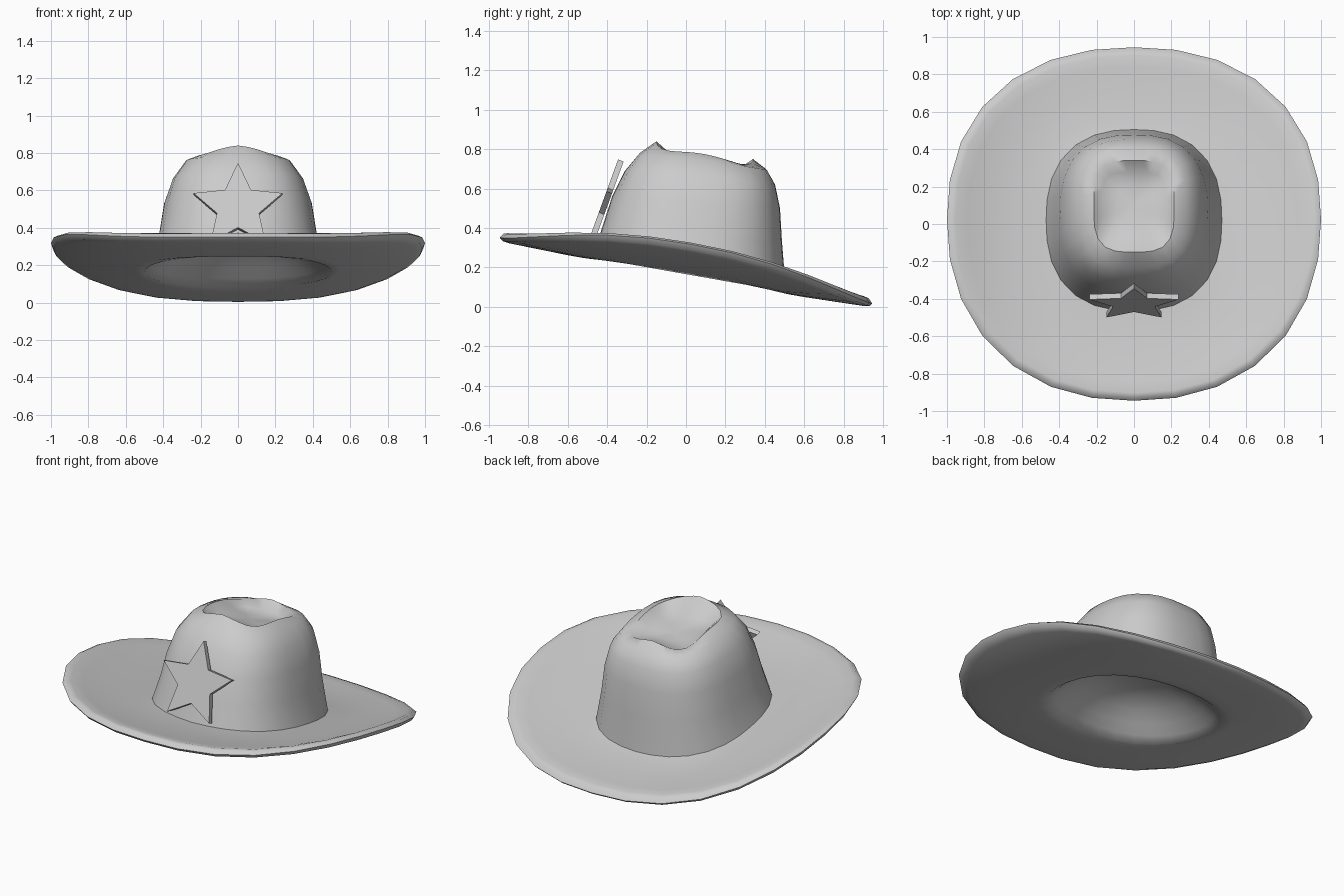
import bpy, bmesh, math
from mathutils import Matrix

if "Cube" in bpy.data.objects:
    bpy.data.objects.remove(bpy.data.objects["Cube"])

SEG = 28


def finish(bm, name, angle):
    bmesh.ops.recalc_face_normals(bm, faces=bm.faces)
    mesh = bpy.data.meshes.new(name)
    bm.to_mesh(mesh)
    bm.free()
    ob = bpy.data.objects.new(name, mesh)
    bpy.context.collection.objects.link(ob)
    bpy.ops.object.select_all(action='DESELECT')
    ob.select_set(True)
    bpy.context.view_layer.objects.active = ob
    bpy.ops.object.shade_smooth_by_angle(angle=math.radians(angle))
    return ob


def outline(n):
    """Unit rounded-square outline at even angles."""
    pts = []
    for i in range(SEG):
        a = 2 * math.pi * i / SEG
        c, s = math.cos(a), math.sin(a)
        r = (abs(c) ** n + abs(s) ** n) ** (-1 / n)
        pts.append((c * r, s * r))
    return pts


def crown_ring(hx, yf, yb, zf, zb, lift=0.0, sag=0.0, n=2.6):
    """Tilted ring; lift moves its sides, sag lowers its corners."""
    return [(u * hx, yf + (v + 1) / 2 * (yb - yf),
             zf + (v + 1) / 2 * (zb - zf) + lift * abs(u) - sag * u * u * v * v)
            for u, v in outline(n)]


def brim_ring(s, rise, curl=0.13):
    """Ring on the tilted brim plane, curled up toward both sides."""
    ring = []
    for u, v in outline(2.25):
        x, y = u * s, v * 0.945 * s + 0.025 * s * (1 - v * v)
        ring.append((x, y, 0.172 - 0.177 * y + rise + curl * abs(x) ** 3))
    return ring


# Crown profile from the dent in the top down to the brim
crown = [
    (0.09, 0.02, 0.20, 0.735, 0.70, 0, 0, 3),
    (0.165, -0.06, 0.275, 0.76, 0.705, 0, 0.02, 5),
    (0.215, -0.15, 0.34, 0.84, 0.75, -0.02, 0.045, 3.4),
    (0.28, -0.235, 0.41, 0.78, 0.695, 0.012, 0.02, 3),
    (0.35, -0.31, 0.452, 0.69, 0.62, 0, 0, 2.8),
    (0.395, -0.375, 0.477, 0.56, 0.50),
    (0.42, -0.42, 0.487, 0.42, 0.33),
    (0.47, -0.465, 0.505, 0.28, 0.11, 0.015, 0, 2.45),
]
rings = [crown_ring(*c) for c in crown]

# Brim: upper surface, rolled rim, lower surface
rings += [brim_ring(*b) for b in (
    (0.60, 0.024), (0.75, 0.028), (0.89, 0.036), (0.955, 0.042),
    (0.98, 0.036), (1.0, 0.012, 0.138), (0.985, -0.003),
    (0.95, -0.008), (0.80, -0.012), (0.63, -0.016), (0.55, -0.016),
    # Rounded hollow under the crown
    (0.50, -0.006, 0), (0.45, 0.03, 0), (0.39, 0.08, 0),
    (0.31, 0.14, 0), (0.21, 0.19, 0), (0.10, 0.213, 0))]

bm = bmesh.new()
loops = [[bm.verts.new(p) for p in r] for r in rings]
for a, b in zip(loops, loops[1:]):
    for i in range(SEG):
        j = (i + 1) % SEG
        bm.faces.new((a[i], a[j], b[j], b[i]))
for loop, y, z in ((loops[0], 0.11, 0.712), (loops[-1], 0, 0.39)):
    c = bm.verts.new((0, y, z))
    for i in range(SEG):
        bm.faces.new((loop[i], loop[(i + 1) % SEG], c))
finish(bm, "hat", 48)

# Star badge leaning back against the crown front
bm = bmesh.new()
verts = []
for i in range(10):
    r = 0.25 if i % 2 == 0 else 0.118
    a = math.pi * i / 5
    verts.append(bm.verts.new((r * math.sin(a), -0.015, r * math.cos(a))))
face = bm.faces.new(verts)
ext = bmesh.ops.extrude_face_region(bm, geom=[face])
bmesh.ops.translate(bm, vec=(0, 0.03, 0),
                    verts=[g for g in ext["geom"] if isinstance(g, bmesh.types.BMVert)])
bmesh.ops.transform(bm, verts=bm.verts, matrix=Matrix.Translation((0, -0.416, 0.508))
                    @ Matrix.Rotation(math.radians(-20), 4, 'X'))
finish(bm, "star_badge", 30)
